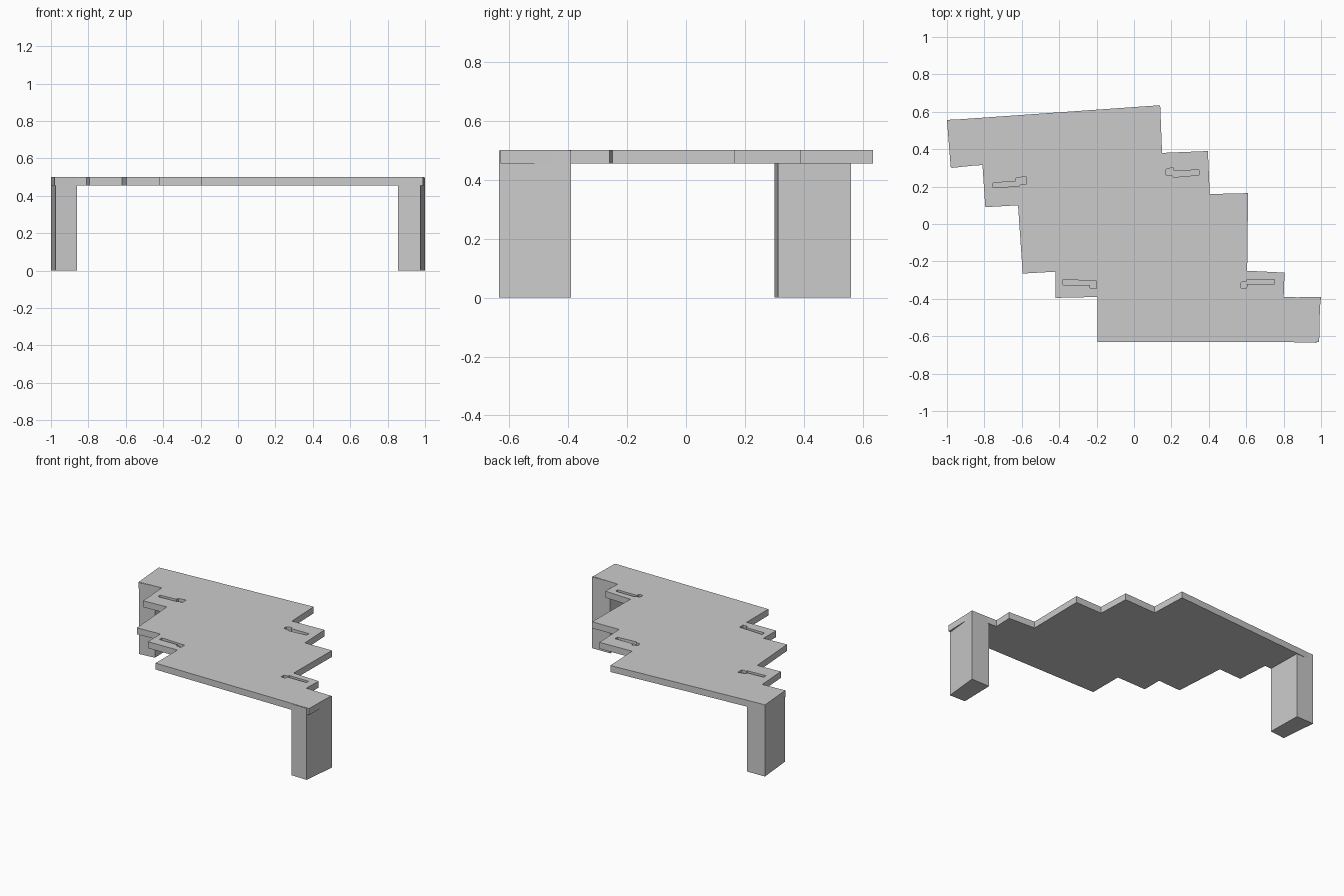
import bpy, bmesh


def prism(name, outlines, z0, z1):
    """Extrude one or more flat outlines from z0 up to z1."""
    bm = bmesh.new()
    for outline in outlines:
        face = bm.faces.new([bm.verts.new((x, y, z0)) for x, y in outline])
        ext = bmesh.ops.extrude_face_region(bm, geom=[face], use_keep_orig=True)
        top = [v for v in ext["geom"] if isinstance(v, bmesh.types.BMVert)]
        bmesh.ops.translate(bm, verts=top, vec=(0, 0, z1 - z0))
    bmesh.ops.recalc_face_normals(bm, faces=bm.faces)
    mesh = bpy.data.meshes.new(name)
    bm.to_mesh(mesh)
    bm.free()
    obj = bpy.data.objects.new(name, mesh)
    bpy.context.collection.objects.link(obj)
    return obj


TOP, UNDER = 0.5, 0.455

# Stepped deck
deck = prism("deck", [[
    (-1.0, 0.555), (0.14, 0.635), (0.15, 0.38), (0.395, 0.39), (0.405, 0.16),
    (0.61, 0.165), (0.605, -0.25), (0.805, -0.26), (0.80, -0.39), (0.995, -0.395),
    (0.99, -0.63), (-0.195, -0.63), (-0.195, -0.39), (-0.42, -0.395),
    (-0.42, -0.255), (-0.595, -0.265), (-0.62, 0.10), (-0.795, 0.09),
    (-0.81, 0.315), (-0.98, 0.305)]], UNDER, TOP)

# Four small hooked recesses in the deck surface
cutter = prism("recess_cutter", [
    [(-0.755, 0.22), (-0.635, 0.228), (-0.632, 0.245), (-0.578, 0.255),
     (-0.578, 0.21), (-0.61, 0.21), (-0.615, 0.202), (-0.755, 0.195)],
    [(0.17, 0.292), (0.208, 0.302), (0.212, 0.286), (0.347, 0.288),
     (0.347, 0.262), (0.21, 0.25), (0.205, 0.258), (0.17, 0.262)],
    [(-0.38, -0.297), (-0.20, -0.305), (-0.20, -0.345), (-0.235, -0.342),
     (-0.235, -0.325), (-0.38, -0.325)],
    [(0.573, -0.343), (0.602, -0.343), (0.605, -0.322), (0.752, -0.32),
     (0.752, -0.297), (0.605, -0.297), (0.6, -0.307), (0.573, -0.312)],
], TOP - 0.02, TOP + 0.05)
cutter.hide_render = True
cutter.hide_viewport = True
cut = deck.modifiers.new("recesses", "BOOLEAN")
cut.operation = "DIFFERENCE"
cut.solver = "EXACT"
cut.object = cutter

# Two block legs at opposite corners
prism("back_left_leg", [[(-1.0, 0.557), (-0.865, 0.56), (-0.86, 0.312),
                         (-0.975, 0.30)]], 0, TOP - 0.002)
prism("front_right_leg", [[(0.855, -0.633), (0.975, -0.635), (1.0, -0.39),
                           (0.86, -0.392)]], 0, TOP - 0.002)
